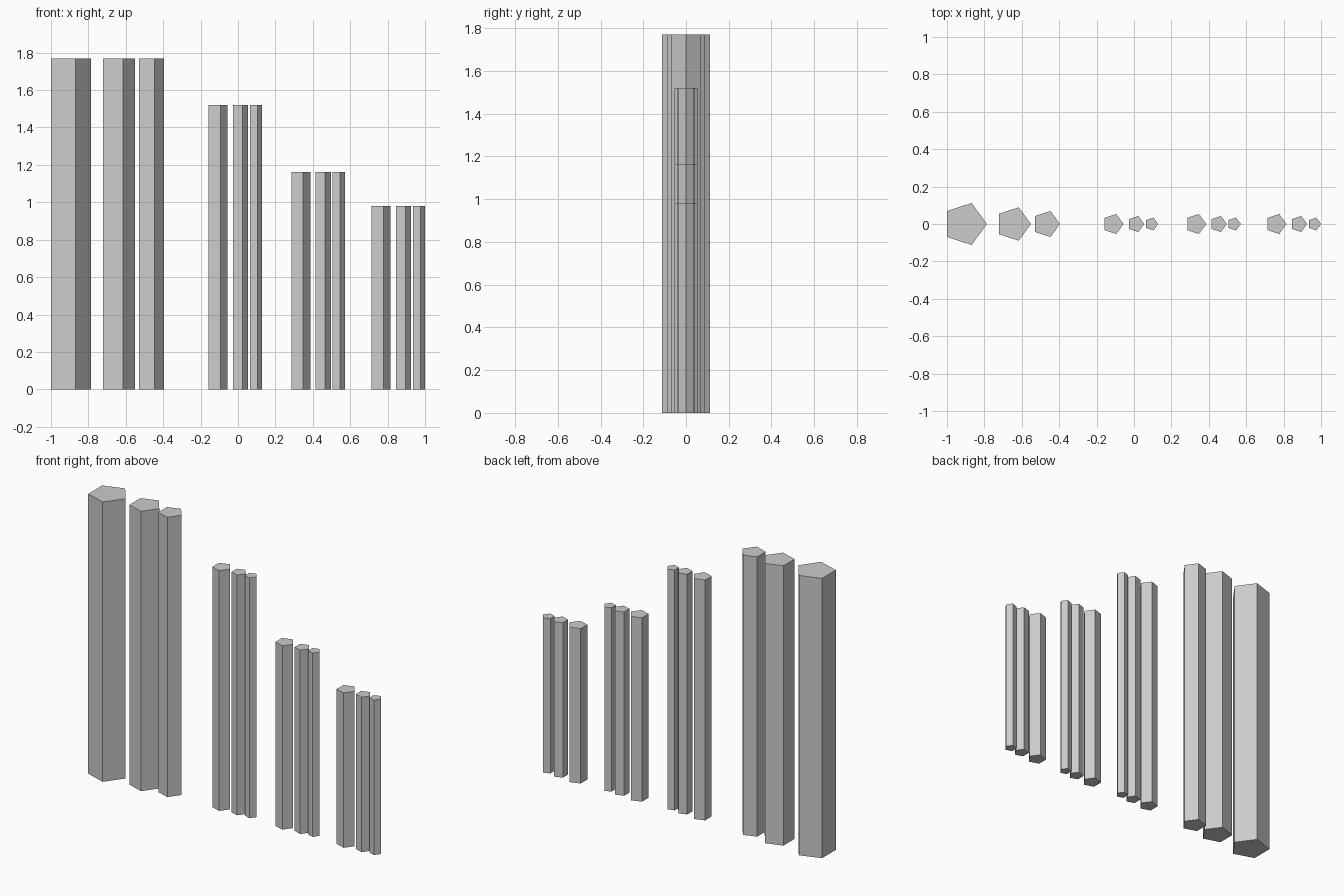
import bpy, bmesh
from math import cos, sin, tau

if "Cube" in bpy.data.objects:
    bpy.data.objects.remove(bpy.data.objects["Cube"])

# Pentagonal column, one corner pointing to +x, flat side at x = left
def column(name, left, radius, height):
    cx = left + radius * cos(tau / 10)
    bm = bmesh.new()
    base = [bm.verts.new((cx + radius * cos(tau * i / 5), radius * sin(tau * i / 5), 0))
            for i in range(5)]
    top = [bm.verts.new((v.co.x, v.co.y, height)) for v in base]
    bm.faces.new(base[::-1])
    bm.faces.new(top)
    for i in range(5):
        j = (i + 1) % 5
        bm.faces.new((base[i], base[j], top[j], top[i]))
    mesh = bpy.data.meshes.new(name)
    bm.to_mesh(mesh)
    bm.free()
    bpy.context.collection.objects.link(bpy.data.objects.new(name, mesh))

# (left offset within group, radius)
large = [(0, 0.118), (0.279, 0.094), (0.472, 0.073)]
small = [(0, 0.056), (0.130, 0.045), (0.221, 0.036)]

# Four groups of three columns, getting shorter to the right
groups = [("tall", -1.0, 1.77, large), ("upper", -0.157, 1.52, small),
          ("lower", 0.285, 1.163, small), ("short", 0.714, 0.98, small)]
for label, x, height, sizes in groups:
    for n, (offset, radius) in enumerate(sizes, 1):
        column(f"{label}_column_{n}", x + offset, radius, height)
